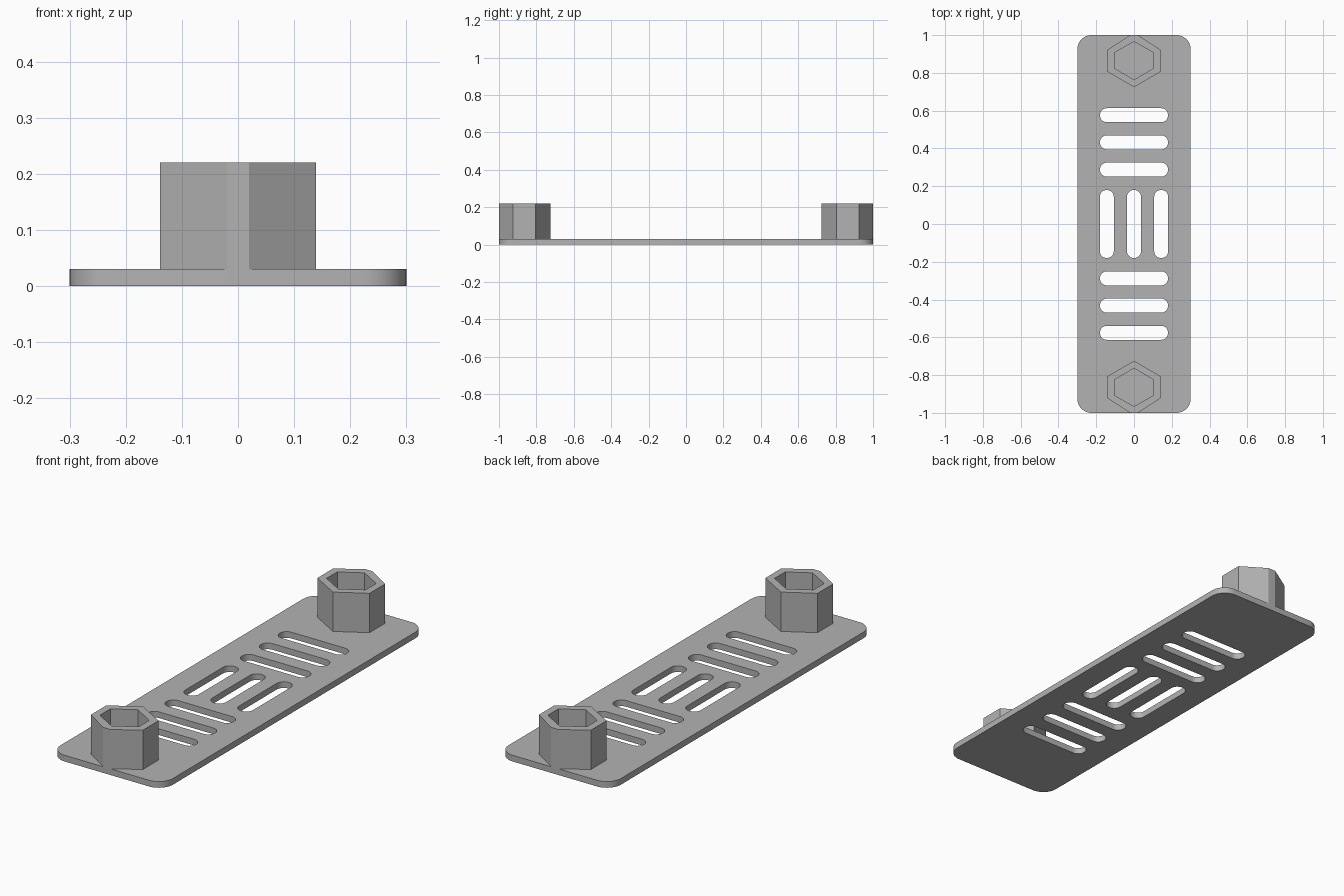
import bpy
import bmesh
from math import cos, sin, pi, radians

cube = bpy.data.objects.get("Cube")
if cube:
    bpy.data.objects.remove(cube, do_unlink=True)

grey = bpy.data.materials.new("plain grey")
grey.use_nodes = True
COLOUR = (0.45, 0.45, 0.45, 1)
grey.diffuse_color = COLOUR
grey.node_tree.nodes["Principled BSDF"].inputs["Base Color"].default_value = COLOUR

PLATE_TOP, SOCKET_TOP = 0.03, 0.22


def rounded_rect(cx, cy, hx, hy, r, steps=10):
    """Outline of a rectangle with rounded corners."""
    pts = []
    for quadrant, (sx, sy) in enumerate([(1, 1), (-1, 1), (-1, -1), (1, -1)]):
        for i in range(steps + 1):
            a = (quadrant + i / steps) * pi / 2
            pts.append((cx + sx * (hx - r) + r * cos(a),
                        cy + sy * (hy - r) + r * sin(a)))
    return pts


def extrude_outlines(name, outlines, z0, z1):
    """Solid from an outer outline with holes, between two heights."""
    curve = bpy.data.curves.new(name, "CURVE")
    curve.dimensions = "2D"
    curve.fill_mode = "BOTH"
    curve.extrude = (z1 - z0) / 2
    for pts in outlines:
        spline = curve.splines.new("POLY")
        spline.points.add(len(pts) - 1)
        for p, (x, y) in zip(spline.points, pts):
            p.co = (x, y, 0, 1)
        spline.use_cyclic_u = True
    obj = bpy.data.objects.new(name, curve)
    bpy.context.collection.objects.link(obj)
    bpy.ops.object.select_all(action="DESELECT")
    obj.select_set(True)
    bpy.context.view_layer.objects.active = obj
    bpy.ops.object.convert(target="MESH")
    obj = bpy.context.object
    obj.name = name

    # Weld the caps to the walls and set the height
    bm = bmesh.new()
    bm.from_mesh(obj.data)
    bmesh.ops.remove_doubles(bm, verts=bm.verts, dist=0.0002)
    bmesh.ops.translate(bm, verts=bm.verts, vec=(0, 0, (z0 + z1) / 2))
    bmesh.ops.recalc_face_normals(bm, faces=bm.faces)
    bm.to_mesh(obj.data)
    bm.free()
    obj.data.materials.clear()
    obj.data.materials.append(grey)
    bpy.ops.object.shade_smooth_by_angle(angle=radians(25))
    return obj


# Base plate with crosswise slots at both ends and lengthwise slots in the middle
PITCH, LONG, SHORT = 0.144, 0.18, 0.037
outlines = [rounded_rect(0, 0, 0.3, 1, 0.075)]
for side in (-1, 1):
    for n in (2, 3, 4):
        outlines.append(rounded_rect(0, side * n * PITCH, LONG, SHORT, SHORT - 0.001))
for n in (-1, 0, 1):
    outlines.append(rounded_rect(n * PITCH, 0, SHORT, LONG, SHORT - 0.001))
extrude_outlines("base_plate", outlines, 0, PLATE_TOP)

# Hexagonal sockets, their outer tips cut flush with the plate ends
half_outer = [(0.0, 0.724), (0.139, 0.805), (0.139, 0.924), (0.02, 1.0)]
half_inner = [(0.0, 0.764), (0.104, 0.825), (0.104, 0.906), (0.0, 0.966)]
for name, side in (("front_socket", -1), ("back_socket", 1)):
    loops = []
    for half in (half_outer, half_inner):
        mirrored = [(-x, y) for x, y in reversed(half) if x > 0]
        loops.append([(x, side * y) for x, y in half + mirrored])
    extrude_outlines(name, loops, PLATE_TOP, SOCKET_TOP)
